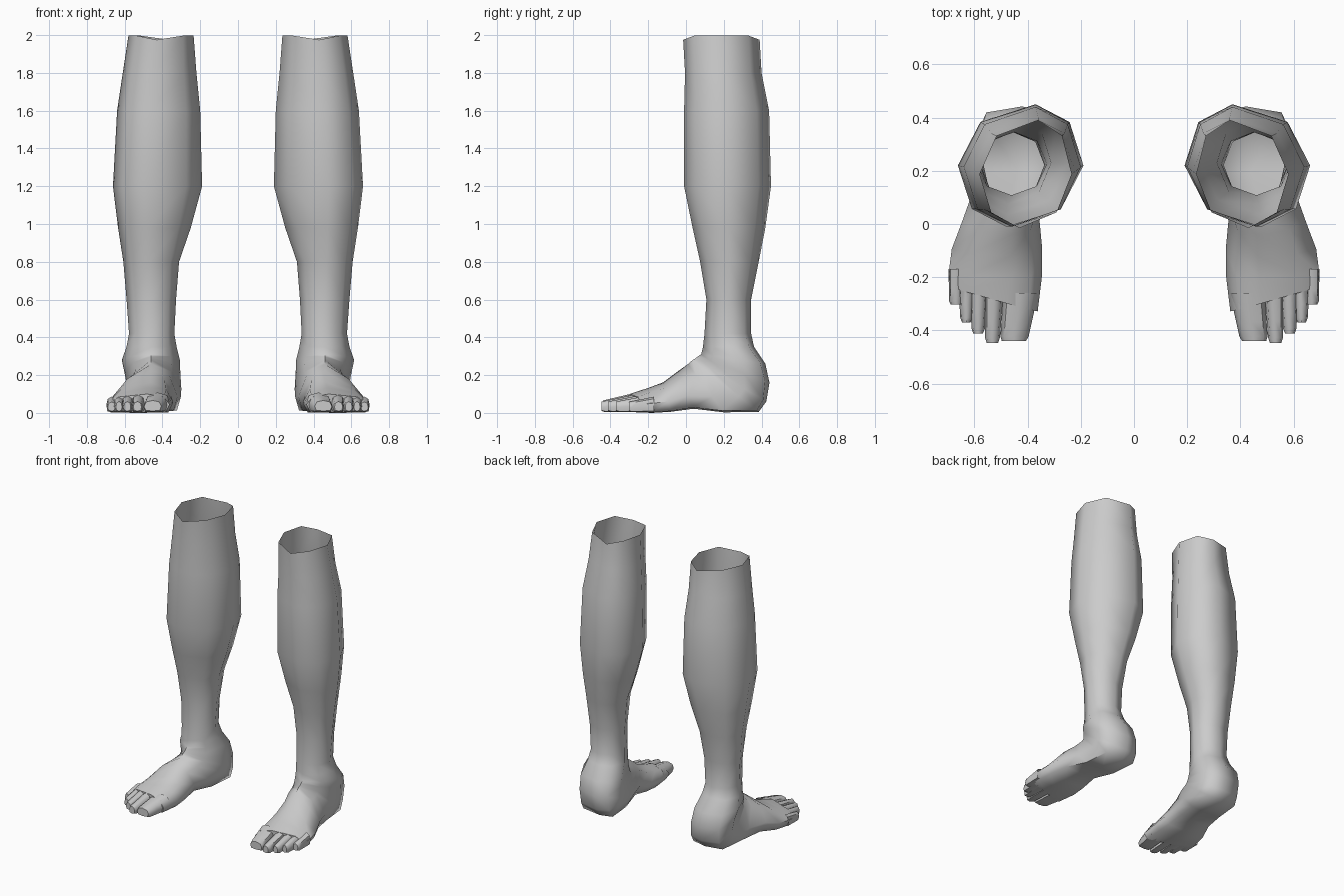
import bpy, bmesh
from mathutils import Vector


def ring(front, back, x0, x1, s=0.0, q=0.71, sole=0.71, depth=None, yaw=0.0, lift=0.0):
    """Eight-sided section between a front/top point and a back/sole point."""
    f, b = Vector(front), Vector(back)
    depth = sole if depth is None else depth
    t = (1 + s) / 2
    mid = f.lerp(b, t)

    def pt(end, side, across, along):
        p = mid.lerp(end, along)
        p.x = end.x + (side - end.x) * across
        return p
    pts = [f.copy(), pt(f, x1, q, q), pt(f, x1, 1, 0), pt(b, x1, sole, depth),
           b.copy(), pt(b, x0, sole, depth), pt(f, x0, 1, 0), pt(f, x0, q, q)]
    for i, p in enumerate(pts):
        p.y += yaw * (p.x - (x0 + x1) / 2)
        if i not in (0, 4):
            p.z += lift
    return pts


def loft(bm, rings, cap_end=True):
    rows = [[bm.verts.new(p) for p in r] for r in rings]
    for a, b in zip(rows, rows[1:]):
        n = len(a)
        for i in range(n):
            j = (i + 1) % n
            bm.faces.new((a[i], a[j], b[j], b[i]))
    if cap_end:
        bm.faces.new(rows[-1])


def finish(bm, name, angle):
    bmesh.ops.recalc_face_normals(bm, faces=bm.faces)
    me = bpy.data.meshes.new(name)
    bm.to_mesh(me)
    bm.free()
    ob = bpy.data.objects.new(name, me)
    bpy.context.collection.objects.link(ob)
    ob.modifiers.new("Mirror", "MIRROR")
    bpy.ops.object.select_all(action='DESELECT')
    ob.select_set(True)
    bpy.context.view_layer.objects.active = ob
    bpy.ops.object.shade_smooth_by_angle(angle=angle)
    return ob


# shin and calf: z, front x, front y, back x, back y, inner x, outer x
leg = [
    (1.975, 0.43, -0.015, 0.36, 0.39, 0.235, 0.58),
    (1.80, 0.45, -0.005, 0.36, 0.40, 0.22, 0.61),
    (1.60, 0.46, -0.01, 0.37, 0.44, 0.20, 0.64),
    (1.20, 0.48, -0.01, 0.37, 0.45, 0.19, 0.662),
    (0.98, 0.475, 0.035, 0.40, 0.42, 0.25, 0.635),
    (0.80, 0.47, 0.075, 0.43, 0.385, 0.312, 0.607),
    (0.60, 0.46, 0.108, 0.45, 0.345, 0.328, 0.59),
    (0.42, 0.455, 0.098, 0.455, 0.345, 0.337, 0.577),
]
rings = [ring((fx, yf, z), (bx, yb, z), x0, x1, lift=0.022 if i == 0 else 0)
         for i, (z, fx, yf, bx, yb, x0, x1) in enumerate(leg)]

# ankle, heel and foot: sections fan around the instep and run out to the toes
# front x,y,z | sole x,y,z | inner x, outer x | widest point, sole squareness
foot = [
    (0.455, 0.09, 0.35, 0.45, 0.36, 0.35, 0.325, 0.59, 0.1, 0.71),
    (0.46, 0.08, 0.31, 0.43, 0.42, 0.26, 0.308, 0.615, 0.2, 0.72),
    (0.46, 0.06, 0.297, 0.42, 0.442, 0.16, 0.305, 0.60, 0.3, 0.75),
    (0.46, 0.045, 0.285, 0.42, 0.425, 0.06, 0.30, 0.585, 0.4, 0.78),
    (0.46, 0.035, 0.28, 0.42, 0.385, 0.005, 0.302, 0.585, 0.4, 0.82),
    (0.46, 0.01, 0.258, 0.44, 0.20, 0.003, 0.32, 0.60, 0.35, 0.82),
    (0.46, -0.04, 0.222, 0.48, 0.04, 0.022, 0.355, 0.645, 0.3, 0.82),
    (0.465, -0.12, 0.162, 0.52, -0.08, 0.006, 0.345, 0.685, 0.3, 0.85),
    (0.47, -0.20, 0.132, 0.53, -0.18, 0.0, 0.345, 0.697, 0.25, 0.87),
]
rings += [ring((a, b, c), (d, e, f), x0, x1, s, 0.68, sq, min(sq + 0.08, 0.96))
          for a, b, c, d, e, f, x0, x1, s, sq in foot]
# slanted toe line
rings.append(ring((0.48, -0.285, 0.10), (0.53, -0.28, 0.004), 0.362, 0.692,
                  0.15, 0.72, 0.88, 0.95, yaw=0.28))
bm = bmesh.new()
loft(bm, rings, True)
finish(bm, "lower_leg_and_foot", 1.2)

# toes: base inner/outer x, tip inner/outer x, base y, tip y, base top z, tip top z
toes = [
    (0.360, 0.492, 0.400, 0.503, -0.26, -0.440, 0.108, 0.066),
    (0.490, 0.562, 0.505, 0.560, -0.24, -0.447, 0.104, 0.060),
    (0.548, 0.618, 0.562, 0.610, -0.22, -0.412, 0.098, 0.060),
    (0.598, 0.662, 0.608, 0.652, -0.20, -0.370, 0.092, 0.060),
    (0.638, 0.697, 0.643, 0.695, -0.17, -0.303, 0.086, 0.058),
]
bm = bmesh.new()
for b0, b1, t0, t1, yb, yt, zb, zt in toes:
    rows = []
    for k, inset in ((0, 0), (0.6, 0), (0.9, 0), (1, 0.006)):
        x0, x1 = b0 + (t0 - b0) * k + inset, b1 + (t1 - b1) * k - inset
        y, z = yb + (yt - yb) * k, zb + (zt - zb) * k
        xm = (x0 + x1) / 2
        rows.append(ring((xm, y, z), (xm, y, 0.004 + inset), x0, x1,
                         0.1, 0.75, 0.82, 0.85))
    loft(bm, rows)
finish(bm, "toes", 0.9)
